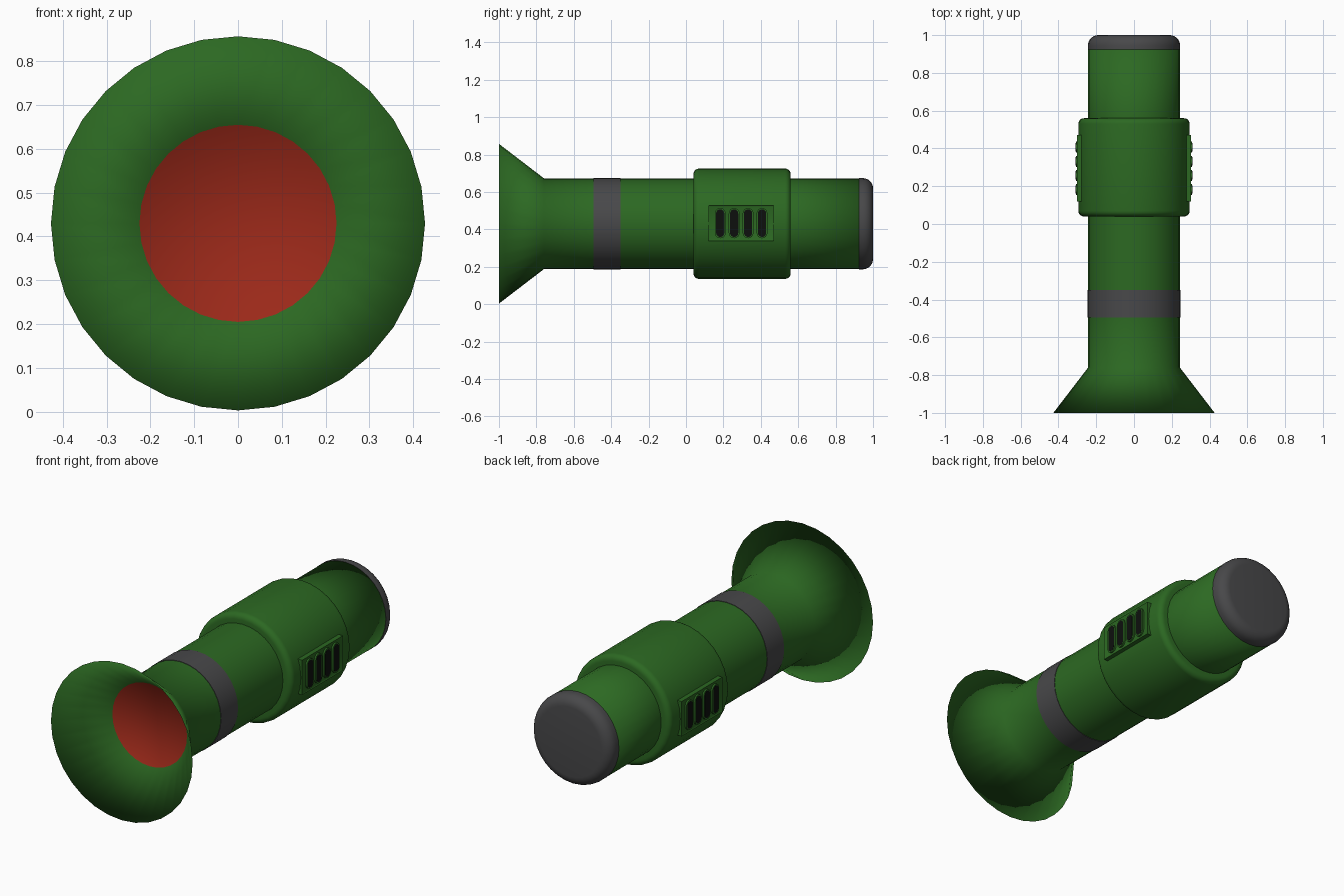
import bpy, bmesh, math
from mathutils import Matrix

if "Cube" in bpy.data.objects:
    bpy.data.objects.remove(bpy.data.objects["Cube"])

CZ = 0.43      # height of the barrel axis
SIDES = 32


def mat(name, rgb):
    m = bpy.data.materials.new(name)
    m.diffuse_color = (*rgb, 1)
    m.use_nodes = True
    m.node_tree.nodes["Principled BSDF"].inputs["Base Color"].default_value = m.diffuse_color
    return m


GREEN = mat("green_paint", (0.025, 0.14, 0.016))
RED = mat("red_lens", (0.33, 0.022, 0.01))
GREY = mat("dark_grey", (0.065, 0.065, 0.068))
BLACK = mat("slot_black", (0.004, 0.005, 0.004))


def finish(name, bm, mats, angle=None):
    bmesh.ops.recalc_face_normals(bm, faces=bm.faces[:])
    me = bpy.data.meshes.new(name)
    bm.to_mesh(me)
    bm.free()
    for m in mats:
        me.materials.append(m)
    ob = bpy.data.objects.new(name, me)
    bpy.context.collection.objects.link(ob)
    bpy.ops.object.select_all(action='DESELECT')
    ob.select_set(True)
    bpy.context.view_layer.objects.active = ob
    if angle is None:
        bpy.ops.object.shade_smooth()
    else:
        bpy.ops.object.shade_smooth_by_angle(angle=math.radians(angle))
    return ob


def lathe(name, profile, mats, angle=None, start_mat=0):
    """Spin (radius, y) points round the barrel axis and close both ends."""
    bm = bmesh.new()
    rings = []
    for r, y in profile:
        rings.append([bm.verts.new((r * math.sin(2 * math.pi * k / SIDES), y,
                                    CZ + r * math.cos(2 * math.pi * k / SIDES)))
                      for k in range(SIDES)])
    for a, b in zip(rings, rings[1:]):
        for k in range(SIDES):
            n = (k + 1) % SIDES
            bm.faces.new((a[k], a[n], b[n], b[k]))
    bm.faces.new(rings[0]).material_index = start_mat
    bm.faces.new(rings[-1])
    return finish(name, bm, mats, angle)


def arc(r, y, rad, sy, steps=5):
    """Rounded outer corner at radius r, end plane y; sy is the end direction."""
    return [(r - rad + rad * math.cos(t), y - sy * rad + sy * rad * math.sin(t))
            for t in (math.pi / 2 * i / steps for i in range(steps + 1))]


# Flared mouth, red lens at its throat, and the long barrel
lathe("barrel", [(0.225, -0.76), (0.427, -1.0), (0.243, -0.76), (0.243, -0.5),
                 (0.243, 0.04), (0.243, 0.56), (0.243, 0.94)],
      [GREEN, RED], start_mat=1)

# Grey strap
lathe("strap", [(0.235, -0.495), (0.2455, -0.495), (0.2455, -0.35), (0.235, -0.35)],
      [GREY], angle=30)

# Wider casing with rounded edges
lathe("casing", [(0.24, 0.04)] + arc(0.295, 0.04, 0.03, -1)[::-1]
      + arc(0.295, 0.56, 0.03, 1) + [(0.24, 0.56)], [GREEN], angle=40)

# Rounded end cap
lathe("end_cap", [(0.244, 0.925)] + arc(0.244, 1.0, 0.055, 1, 6), [GREY], angle=40)

# Vent panels with four dark slots on each side
for side, label in ((1, "right"), (-1, "left")):
    bm = bmesh.new()
    bmesh.ops.create_cube(bm, size=1, matrix=Matrix.Translation((side * 0.278, 0.295, CZ + 0.003))
                          @ Matrix.Diagonal((0.05, 0.35, 0.19, 1)))
    # recessed face inside a raised frame
    front = max(bm.faces, key=lambda f: side * f.calc_center_median().x)
    bmesh.ops.inset_region(bm, faces=[front], thickness=0.012)
    bmesh.ops.translate(bm, verts=front.verts[:], vec=(-side * 0.004, 0, 0))
    finish(label + "_vent_panel", bm, [GREEN], 30)

    for i in range(4):
        y = 0.183 + 0.0745 * i
        for part, w, h, x, m in (("rim", 0.029, 0.081, 0.308, GREEN),
                                 ("slot", 0.022, 0.074, 0.309, BLACK)):
            # pill outline, extruded inward
            bm = bmesh.new()
            pts = []
            for k in range(18):
                t = math.pi * (k if k < 9 else k - 1) / 8
                up = 1 if k < 9 else -1
                pts.append(bm.verts.new((side * x, y + w * math.cos(t),
                                         CZ + 0.003 + up * (h - w) + w * math.sin(t))))
            face = bm.faces.new(pts)
            new = bmesh.ops.extrude_face_region(bm, geom=[face])["geom"]
            bmesh.ops.translate(bm, verts=[v for v in new if isinstance(v, bmesh.types.BMVert)],
                                vec=(-side * 0.03, 0, 0))
            finish(f"{label}_vent_{part}_{i + 1}", bm, [m], 30)
